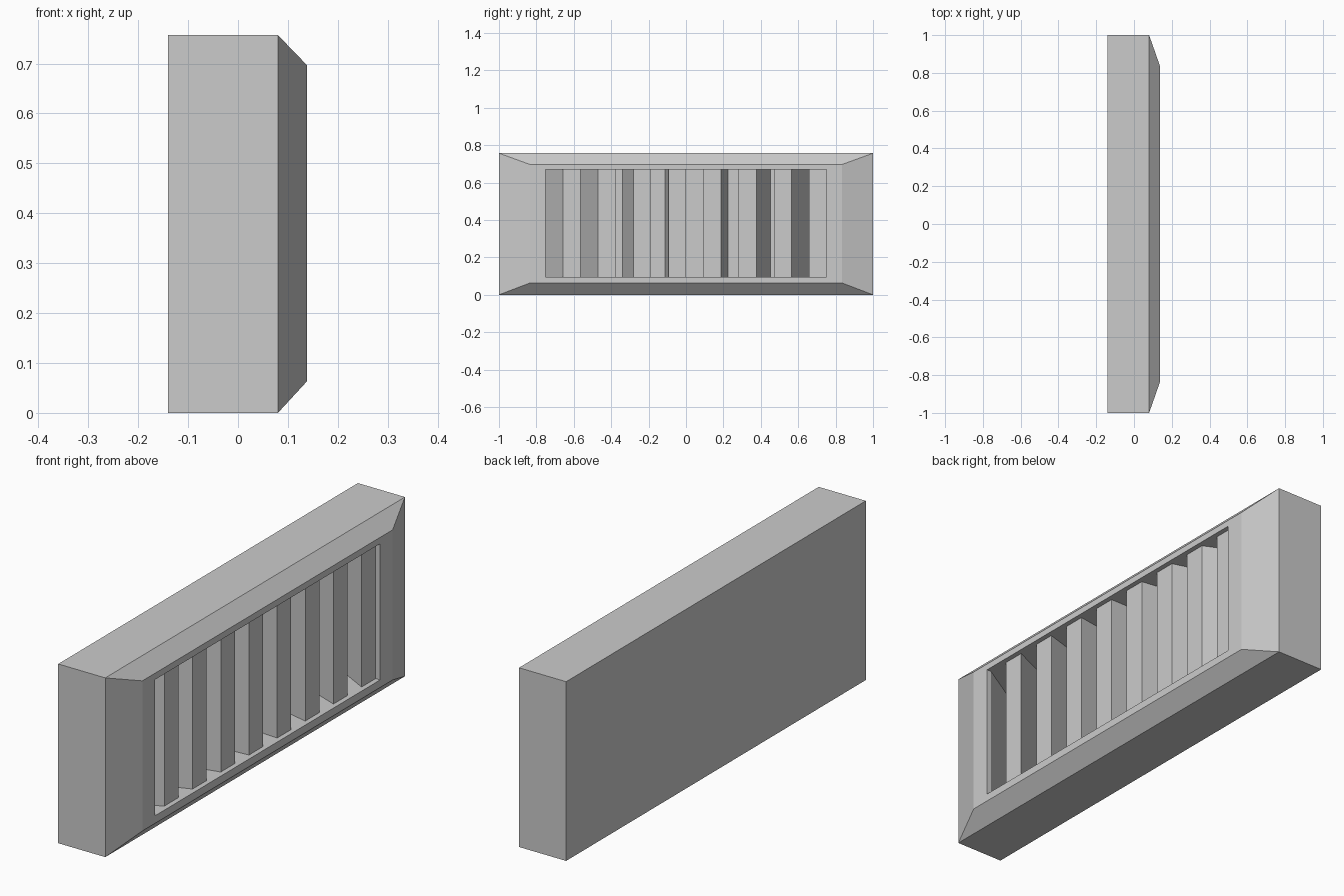
import bpy, bmesh

if "Cube" in bpy.data.objects:
    bpy.data.objects.remove(bpy.data.objects["Cube"])

Z0, Z1 = 0.095, 0.67        # opening height
HALF = 0.752                # opening half width
FAN = 1.2                   # spread of the slats towards the back
X_SLAT, X_BACK = 0.117, -0.134


def finish(bm, name):
    bmesh.ops.recalc_face_normals(bm, faces=bm.faces)
    mesh = bpy.data.meshes.new(name)
    bm.to_mesh(mesh)
    bm.free()
    obj = bpy.data.objects.new(name, mesh)
    bpy.context.collection.objects.link(obj)
    return obj


def ring(bm, x, half, z0, z1):
    return [bm.verts.new((x, y, z)) for y, z in
            ((-half, z0), (half, z0), (half, z1), (-half, z1))]


# Housing: box with chamfered front and a flared recess
bm = bmesh.new()
rings = [ring(bm, *r) for r in (
    (-0.14, 1.0, 0.0, 0.757),
    (0.08, 1.0, 0.0, 0.757),
    (0.138, 0.835, 0.063, 0.697),
    (0.138, HALF, Z0, Z1),
    (X_SLAT, HALF, Z0, Z1),
    (X_BACK, HALF * FAN, Z0, Z1))]
for a, b in zip(rings, rings[1:]):
    for i in range(4):
        j = (i + 1) % 4
        bm.faces.new((a[i], a[j], b[j], b[i]))
bm.faces.new(rings[0])
bm.faces.new(rings[-1])
finish(bm, "housing")

# Slats: upright blades fanning outwards towards the back
step = HALF * 2 / 16
for k in range(8):
    y0 = -HALF + step * (2 * k + 1)
    y1 = y0 + step
    bm = bmesh.new()
    profile = ((X_SLAT, y0), (X_SLAT, y1), (X_BACK, y1 * FAN), (X_BACK, y0 * FAN))
    base = bm.faces.new([bm.verts.new((x, y, Z0)) for x, y in profile])
    ext = bmesh.ops.extrude_face_region(bm, geom=[base])
    top = [v for v in ext["geom"] if isinstance(v, bmesh.types.BMVert)]
    bmesh.ops.translate(bm, verts=top, vec=(0, 0, Z1 - Z0))
    finish(bm, f"slat_{k + 1}")
